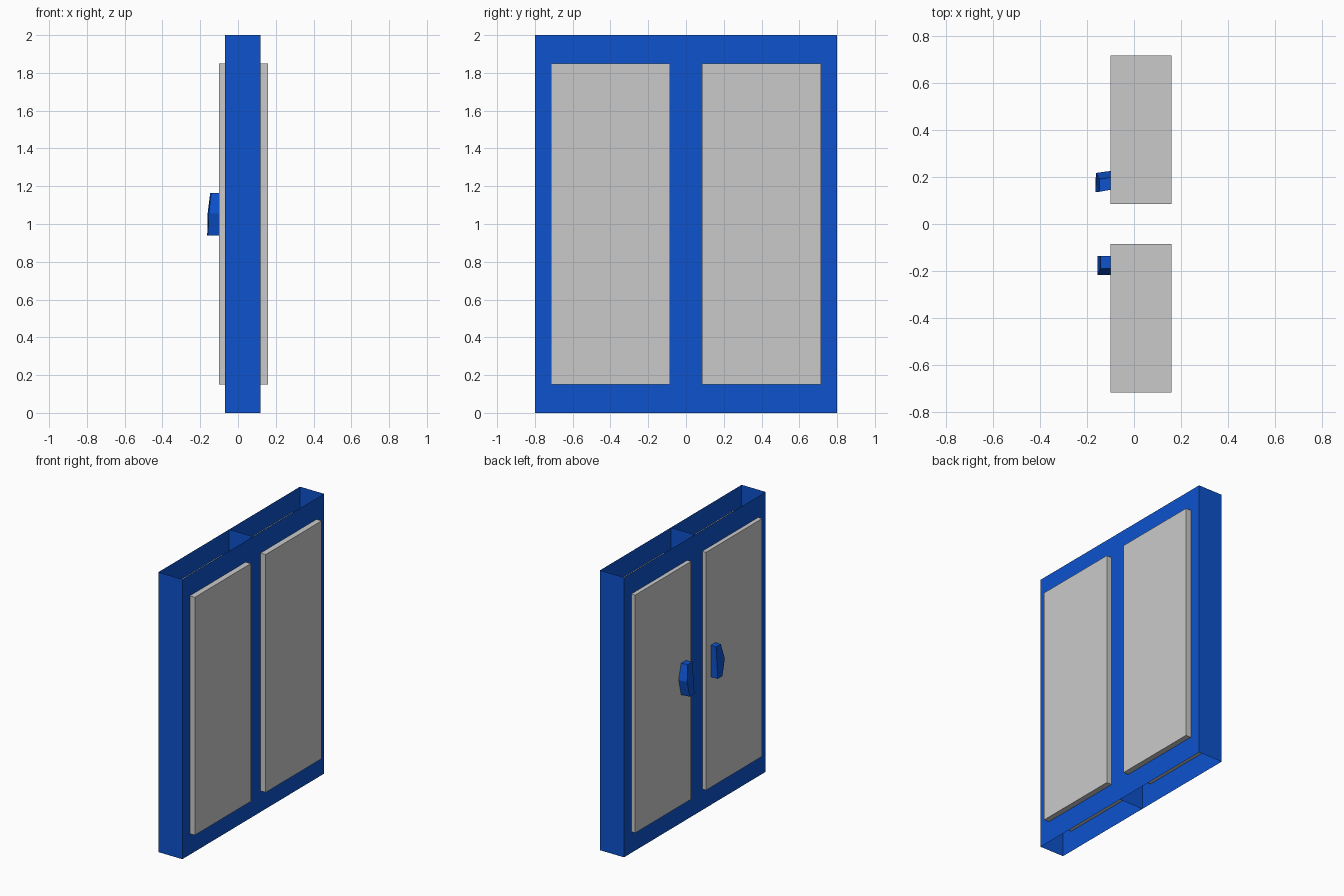
import bpy

if "Cube" in bpy.data.objects:
    bpy.data.objects.remove(bpy.data.objects["Cube"])


def material(name, rgb):
    m = bpy.data.materials.new(name)
    m.diffuse_color = (*rgb, 1.0)
    m.use_nodes = True
    m.node_tree.nodes["Principled BSDF"].inputs["Base Color"].default_value = m.diffuse_color
    return m


BLUE = material("blue", (0.004, 0.085, 0.61))
GREY = material("light_grey", (0.59, 0.59, 0.59))


def mesh_object(name, verts, faces, mat):
    me = bpy.data.meshes.new(name)
    me.from_pydata(verts, [], faces)
    me.materials.append(mat)
    ob = bpy.data.objects.new(name, me)
    bpy.context.collection.objects.link(ob)
    return ob


X0, X1, W, H = -0.07, 0.12, 0.8, 2.0


def wall(name, a, b):
    """Thin upright sheet from plan point a to b, full height."""
    mesh_object(name, [(*a, 0), (*b, 0), (*b, H), (*a, H)], [(0, 1, 2, 3)], BLUE)


# Frame: hollow sheet shell, open at top and bottom, with a middle divider
wall("frame_right_sheet", (X1, -W), (X1, W))
wall("frame_left_sheet", (X0, W), (X0, -W))
wall("frame_front_end", (X0, -W), (X1, -W))
wall("frame_back_end", (X1, W), (X0, W))
wall("frame_divider", (X0, 0), (X1, 0))

# Doors: slabs passing through the frame
for side, label in ((-1, "front"), (1, "back")):
    bpy.ops.mesh.primitive_cube_add(size=1, location=(0.03, side * 0.4, 1.0))
    door = bpy.context.object
    door.name = label + "_door"
    door.scale = (0.26, 0.632, 1.7)
    door.data.materials.append(GREY)


def handle(name, side, depths, skew):
    """Five-sided block bulging away from the middle, with a sloped outer face."""
    top, mid, bottom = depths
    profile = [(0.137, 1.165, top), (0.137, 0.94, bottom), (0.19, 0.94, bottom),
               (0.217, 1.055, mid), (0.19, 1.165, top)]
    base = [(-0.095, side * y + skew * 0.06, z) for y, z, x in profile]
    outer = [(x, side * y, z) for y, z, x in profile]
    n = len(profile)
    faces = [tuple(range(n)), tuple(reversed(range(n, 2 * n)))]
    faces += [((i + 1) % n, i, i + n, (i + 1) % n + n) for i in range(n)]
    if side < 0:
        faces = [tuple(reversed(f)) for f in faces]
    mesh_object(name, base + outer, faces, BLUE)


# Handles on the left face, the back one leaning slightly
handle("front_handle", -1, (-0.142, -0.155, -0.155), 0.0)
handle("back_handle", 1, (-0.147, -0.161, -0.163), 0.15)
